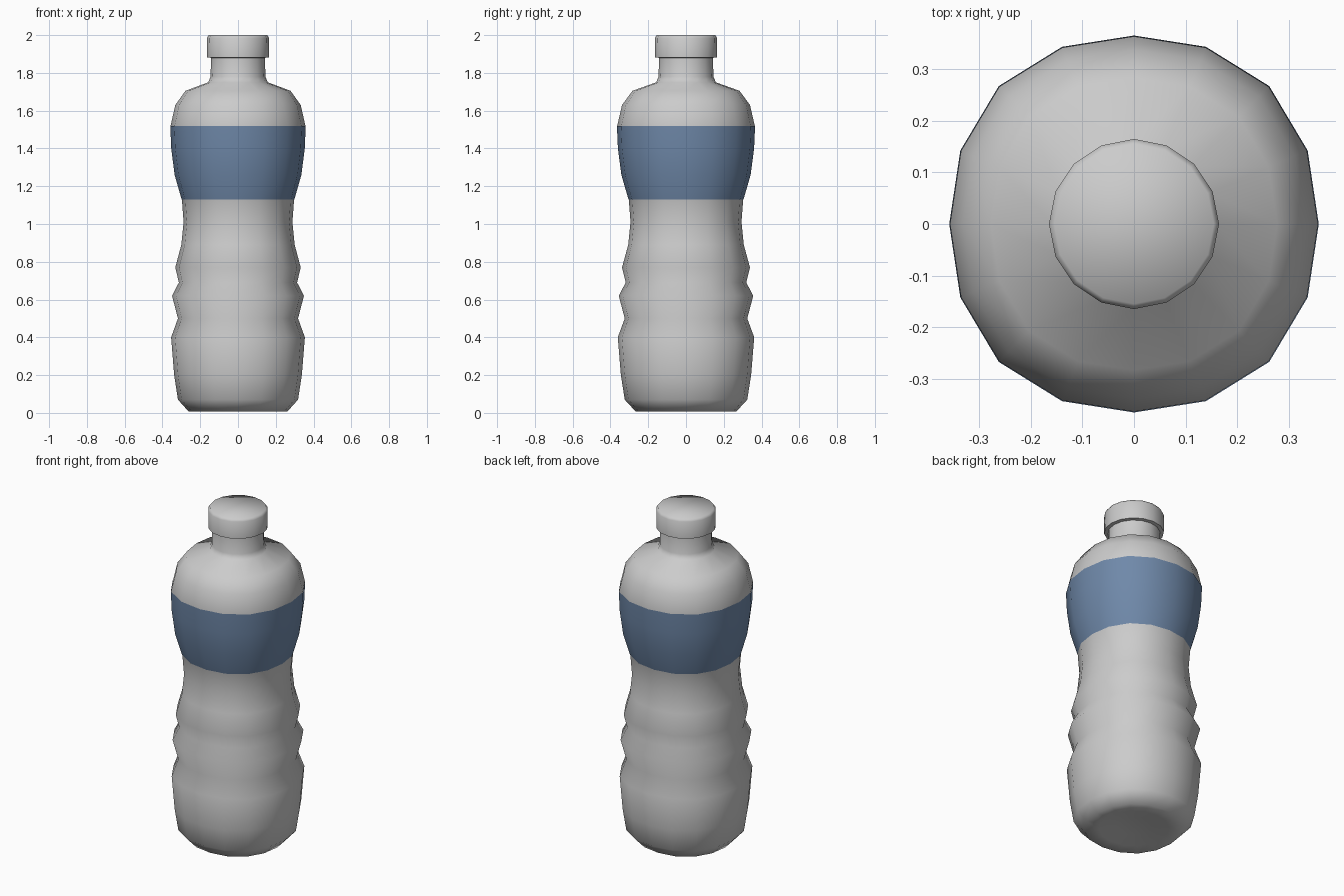
import bpy, bmesh, math

if "Cube" in bpy.data.objects:
    bpy.data.objects.remove(bpy.data.objects["Cube"])

SIDES = 16


def lathe(name, profile, square=0.0, y_scale=1.0, close=(True, True), angle=50, color=None):
    """Spin an (r, z) profile; wide rings become slightly squarish and deeper in y."""
    bm = bmesh.new()
    rings = []
    for r, z in profile:
        w = min(1.0, max(0.0, (r - 0.15) / 0.1))
        ring = []
        for i in range(SIDES):
            a = 2 * math.pi * i / SIDES
            k = r * (1 + w * square * math.sin(2 * a) ** 2)
            sy = 1 + w * (y_scale - 1)
            ring.append(bm.verts.new((k * math.cos(a), k * sy * math.sin(a), z)))
        rings.append(ring)
    for lo, hi in zip(rings, rings[1:]):
        for i in range(SIDES):
            j = (i + 1) % SIDES
            bm.faces.new((lo[i], lo[j], hi[j], hi[i]))
    if close[0]:
        bm.faces.new(rings[0][::-1])
    if close[1]:
        bm.faces.new(rings[-1])
    mesh = bpy.data.meshes.new(name)
    bm.to_mesh(mesh)
    bm.free()
    obj = bpy.data.objects.new(name, mesh)
    bpy.context.collection.objects.link(obj)
    if color:
        mat = bpy.data.materials.new(name)
        mat.diffuse_color = color
        mat.use_nodes = True
        mat.node_tree.nodes["Principled BSDF"].inputs["Base Color"].default_value = mat.diffuse_color
        mesh.materials.append(mat)
    bpy.ops.object.select_all(action='DESELECT')
    obj.select_set(True)
    bpy.context.view_layer.objects.active = obj
    bpy.ops.object.shade_smooth_by_angle(angle=math.radians(angle))
    return obj


# Label zone of the profile, shared by the body and its sleeve
label_zone = [(0.297, 1.13), (0.334, 1.26), (0.352, 1.40), (0.357, 1.52)]

# Bottle body: recessed base, ribs, waist, shoulder and neck
body = [(0.10, 0.025), (0.19, 0.01), (0.262, 0.008), (0.318, 0.07), (0.338, 0.20),
        (0.354, 0.40), (0.318, 0.50), (0.349, 0.62), (0.313, 0.69), (0.332, 0.77),
        (0.300, 0.89), (0.288, 1.01)]
shoulder = [(0.332, 1.63), (0.278, 1.705), (0.158, 1.75), (0.145, 1.78), (0.143, 1.89)]
lathe("bottle_body", body + label_zone + shoulder, 0.035, 1.02, angle=75)

# Wrapped label
lathe("label", [(r + 0.0015, z) for r, z in label_zone], 0.035, 1.02,
      close=(False, False), color=(0.16, 0.25, 0.40, 1))

# Screw cap
lathe("cap", [(0.143, 1.88), (0.164, 1.882), (0.165, 1.985), (0.155, 2.0)], angle=60)
